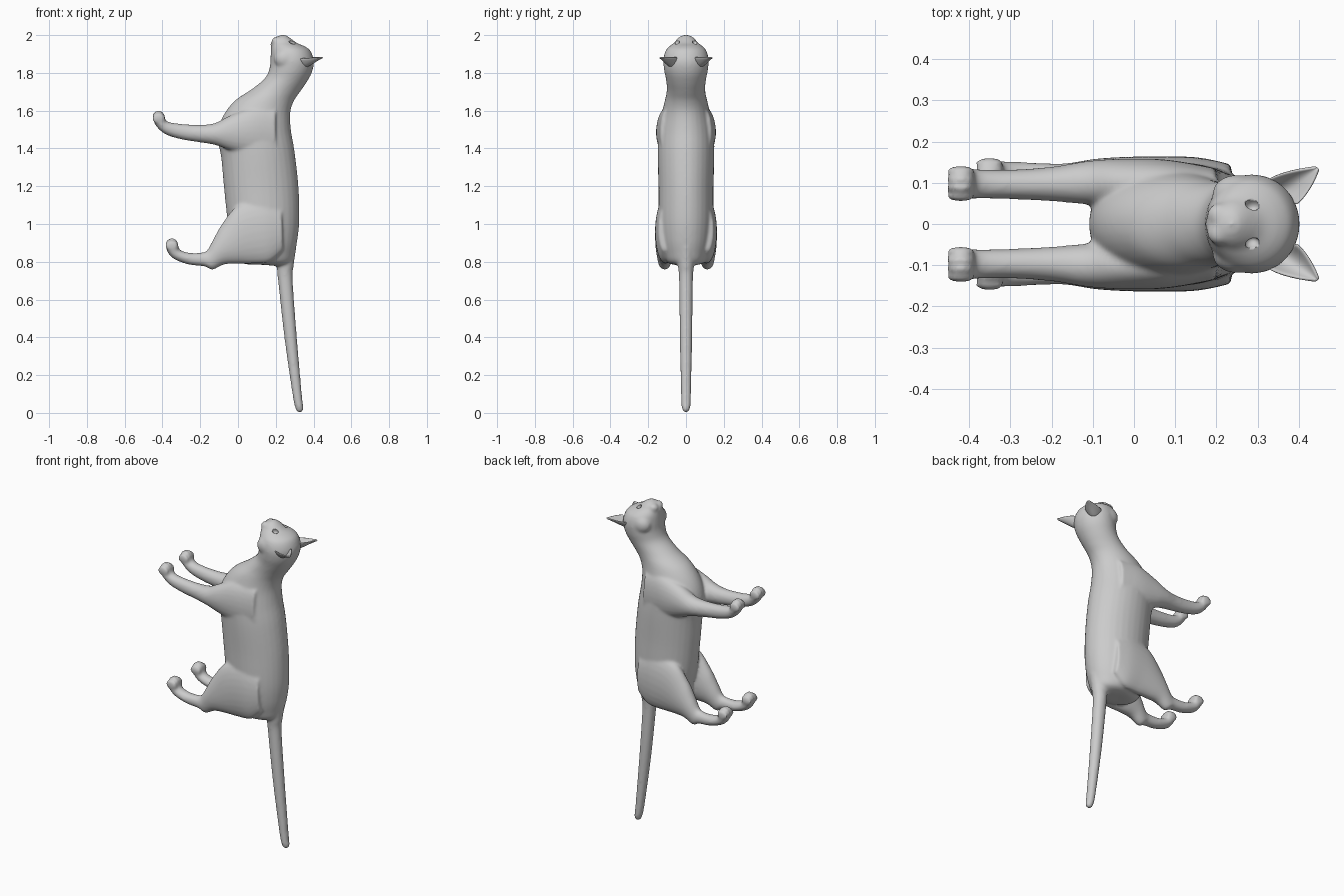
import bpy, bmesh
from math import sin, cos, pi
from mathutils import Vector, Matrix


def spline(rows, t):
    """Catmull-Rom interpolation through rows of numbers."""
    i = min(int(t), len(rows) - 2)
    f = t - i
    a, b, c, d = [rows[max(0, min(len(rows) - 1, k))] for k in (i - 1, i, i + 1, i + 2)]
    return [0.5 * (2 * q + (r - p) * f + (2 * p - 5 * q + 4 * r - s) * f * f
                   + (3 * q - p - 3 * r + s) * f ** 3) for p, q, r, s in zip(a, b, c, d)]


def loft(bm, rows, n=32, steps=5):
    """Oval rings; each row is (x, z) of one rim, (x, z) of the other, half width, y."""
    rings = []
    for k in range((len(rows) - 1) * steps + 1):
        bx, bz, fx, fz, w, y = spline(rows, k / steps)
        ring = []
        for j in range(n):
            c, s = cos(2 * pi * j / n), sin(2 * pi * j / n)
            u = (c + 1) / 2
            ring.append(bm.verts.new((fx + (bx - fx) * u, y + w * s, fz + (bz - fz) * u)))
        rings.append(ring)
    for a, b in zip(rings, rings[1:]):
        for j in range(n):
            bm.faces.new((a[j], a[(j + 1) % n], b[(j + 1) % n], b[j]))
    bm.faces.new(rings[0])
    bm.faces.new(rings[-1])


def ball(bm, loc, size, tilt=0, roll=0):
    m = (Matrix.Translation(loc) @ Matrix.Rotation(roll, 4, 'X')
         @ Matrix.Rotation(tilt, 4, 'Y') @ Matrix.Diagonal((*size, 1)))
    bmesh.ops.create_uvsphere(bm, u_segments=20, v_segments=12, radius=1, matrix=m)


def finish(bm, name):
    bmesh.ops.recalc_face_normals(bm, faces=bm.faces)
    me = bpy.data.meshes.new(name)
    bm.to_mesh(me)
    bm.free()
    for p in me.polygons:
        p.use_smooth = True
    ob = bpy.data.objects.new(name, me)
    bpy.context.collection.objects.link(ob)
    return ob


bm = bmesh.new()

# torso, neck and head
torso = [(.25, .775, .12, .785, .04), (.285, .80, .03, .79, .095), (.30, .85, -.02, .83, .12),
         (.315, .92, -.03, .92, .135), (.325, 1.03, -.055, 1.02, .145), (.32, 1.2, -.075, 1.2, .146),
         (.30, 1.38, -.09, 1.36, .15), (.28, 1.5, -.11, 1.46, .147), (.277, 1.59, -.085, 1.56, .13),
         (.295, 1.65, -.02, 1.65, .113), (.325, 1.695, .075, 1.715, .102),
         (.36, 1.745, .145, 1.775, .105), (.39, 1.80, .168, 1.83, .116), (.402, 1.86, .172, 1.88, .12),
         (.385, 1.915, .174, 1.92, .108), (.355, 1.94, .176, 1.945, .086),
         (.315, 1.957, .18, 1.965, .062), (.28, 1.982, .195, 1.983, .045), (.255, 2.0, .21, 1.995, .022)]
loft(bm, [(*r, 0) for r in torso])

# tail
loft(bm, [(.31, .88, .20, .88, .05, 0), (.295, .78, .205, .78, .043, 0), (.29, .70, .212, .70, .037, 0),
          (.312, .4, .245, .4, .033, 0), (.338, .1, .288, .1, .027, 0), (.347, .03, .302, .03, .023, 0),
          (.342, .008, .312, .008, .015, 0), (.33, .001, .322, .001, .004, 0)], n=20)

front = [(.20, 1.60, .20, 1.36, .03, .105), (.08, 1.615, .08, 1.36, .052, .104),
         (-.04, 1.575, -.04, 1.39, .058, .10), (-.12, 1.535, -.12, 1.418, .052, .10),
         (-.2, 1.525, -.2, 1.432, .042, .097), (-.3, 1.53, -.3, 1.448, .036, .096),
         (-.365, 1.54, -.385, 1.475, .036, .097), (-.385, 1.555, -.435, 1.52, .039, .098),
         (-.39, 1.575, -.45, 1.56, .036, .098)]
hind = [(.23, 1.08, .24, .86, .03, .115), (.13, 1.13, .17, .80, .05, .112), (.0, 1.10, .08, .79, .056, .108),
        (-.085, 1.0, -.0, .79, .055, .107), (-.13, .92, -.075, .785, .047, .11),
        (-.165, .86, -.135, .757, .036, .113), (-.2, .848, -.175, .775, .032, .115),
        (-.26, .848, -.26, .785, .034, .116), (-.305, .862, -.34, .815, .036, .117),
        (-.315, .88, -.375, .855, .04, .118), (-.32, .90, -.38, .885, .036, .118)]
for s in (1, -1):
    # legs with four toes on each paw
    for leg, px, pz, py in ((front, -.42, 1.568, .098), (hind, -.35, .892, .117)):
        loft(bm, [(*r[:5], s * r[5]) for r in leg], n=24)
        for k in range(4):
            off = k - 1.5
            drop = .008 * (abs(off) > 1)
            ball(bm, (px, s * py + off * .0205, pz - drop), (.035, .0125, .034 - drop / 2))
    # muzzle pads and cheeks
    ball(bm, (.207, s * .022, 1.967), (.03, .03, .025))
    ball(bm, (.25, s * .075, 1.875), (.06, .045, .055))
# nose and chin
ball(bm, (.237, 0, 1.988), (.02, .017, .015))
ball(bm, (.188, 0, 1.952), (.016, .025, .02))

body = finish(bm, "body")
rm = body.modifiers.new("fuse", 'REMESH')
rm.mode = 'VOXEL'
rm.voxel_size = .0075
rm.use_smooth_shade = True
sm = body.modifiers.new("blend", 'SMOOTH')
sm.factor = .5
sm.iterations = 10

# eye sockets
bm = bmesh.new()
for s in (1, -1):
    ball(bm, (.287, s * .047, 1.962), (.018, .014, .022), roll=-s * .5)
cut = finish(bm, "eye_cutter")
cut.hide_render = True
cut.hide_viewport = True
cut.display_type = 'WIRE'
bo = body.modifiers.new("eyes", 'BOOLEAN')
bo.object = cut
bo.operation = 'DIFFERENCE'

# ears: cupped triangular shells opening upward
bm = bmesh.new()
outer, inner = Vector((.325, .108, 1.878)), Vector((.392, .045, 1.885))
tip = Vector((.446, .136, 1.882))
for s in (1, -1):
    grid = []
    for i in range(9):
        t = i / 8
        w = (1 - t ** 1.6) * .92 + .08
        mid = (outer + inner) / 2
        row = []
        for j in range(9):
            v = j / 4 - 1
            p = mid.lerp(tip, t) + (inner - outer) * .5 * v * w
            p.z -= .05 * w * (1 - t * .6) * (1 - v * v)
            row.append(bm.verts.new((p.x, s * p.y, p.z)))
        grid.append(row)
    for a, b in zip(grid, grid[1:]):
        for j in range(8):
            bm.faces.new((a[j], a[j + 1], b[j + 1], b[j]))
ears = finish(bm, "ears")
so = ears.modifiers.new("thickness", 'SOLIDIFY')
so.thickness = .008
so.offset = 0
ears.modifiers.new("round", 'SUBSURF').levels = 1
ears.modifiers["round"].render_levels = 1
